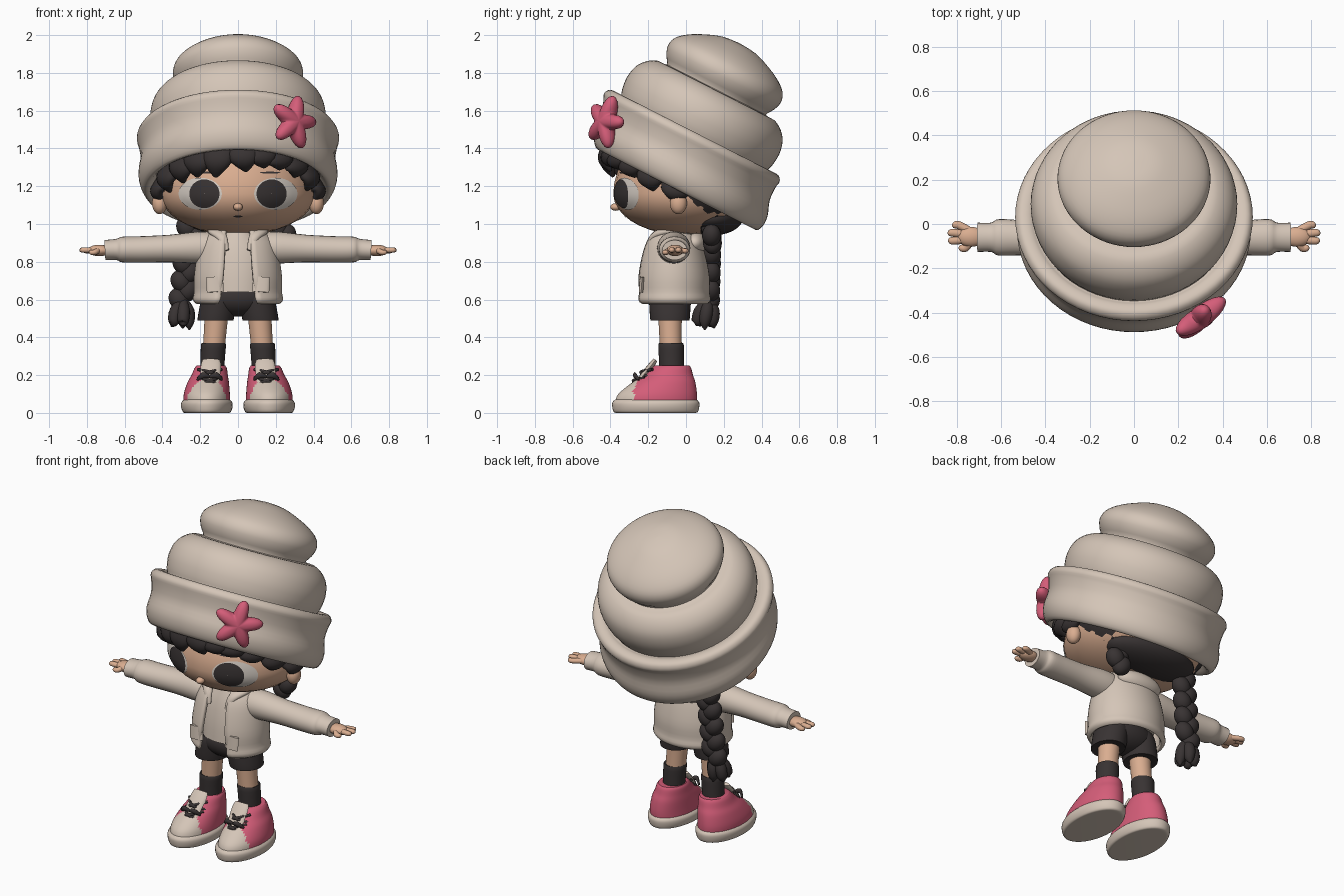
import bpy, bmesh
from math import sin, cos, pi, radians, sqrt, asin
from mathutils import Vector as V, Matrix

if "Cube" in bpy.data.objects:
    bpy.data.objects.remove(bpy.data.objects["Cube"])


def material(name, r, g, b):
    m = bpy.data.materials.new(name)
    m.use_nodes = True
    m.diffuse_color = (r, g, b, 1)
    m.node_tree.nodes["Principled BSDF"].inputs["Base Color"].default_value = (r, g, b, 1)
    return m


CREAM = material("cream cloth", .66, .56, .475)
PINK = material("pink", .66, .11, .19)
DARK = material("charcoal", .04, .033, .033)
SKIN = material("skin", .70, .42, .28)
WHITE = material("eye white", .68, .62, .56)
X, Y, Z = V((1, 0, 0)), V((0, 1, 0)), V((0, 0, 1))


def finish(name, bm, mat, facing=None):
    bmesh.ops.recalc_face_normals(bm, faces=bm.faces)
    bm.normal_update()
    if facing and sum(f.normal.dot(facing) for f in bm.faces) < 0:
        bmesh.ops.reverse_faces(bm, faces=bm.faces)
    me = bpy.data.meshes.new(name)
    bm.to_mesh(me)
    bm.free()
    me.materials.append(mat)
    ob = bpy.data.objects.new(name, me)
    bpy.context.collection.objects.link(ob)
    for o in bpy.context.selected_objects:
        o.select_set(False)
    ob.select_set(True)
    bpy.context.view_layer.objects.active = ob
    bpy.ops.object.shade_smooth_by_angle(angle=radians(50))
    return ob


def curve(pts, k=4):
    """Catmull-Rom interpolation of tuples of any length."""
    p = [pts[0]] + list(pts) + [pts[-1]]
    out = []
    for i in range(1, len(p) - 2):
        for j in range(k):
            t = j / k
            out.append(tuple(.5 * (2 * b + (c - a) * t + (2 * a - 5 * b + 4 * c - d) * t * t
                                   + (3 * b - a - 3 * c + d) * t ** 3)
                             for a, b, c, d in zip(*p[i - 1:i + 3])))
    return out + [tuple(pts[-1])]


def ring(c, u, v, n=24):
    return [V(c) + u * cos(2 * pi * i / n) + v * sin(2 * pi * i / n) for i in range(n)]


def loft(name, rings, mat, closed=True, caps=True, facing=None):
    bm = bmesh.new()
    vs = [[bm.verts.new(p) for p in r] for r in rings]
    n = len(rings[0])
    for a, b in zip(vs, vs[1:]):
        for i in range(n if closed else n - 1):
            j = (i + 1) % n
            bm.faces.new((a[i], a[j], b[j], b[i]))
    if caps:
        bm.faces.new(vs[0])
        bm.faces.new(vs[-1])
    return finish(name, bm, mat, facing)


def sweep(name, pts, mat, side=X, k=4, n=16):
    """Tube through (x, y, z, half width, half thickness) points."""
    pts = curve(pts, k)
    rings = []
    for i, p in enumerate(pts):
        t = (V(pts[min(i + 1, len(pts) - 1)][:3]) - V(pts[max(i - 1, 0)][:3])).normalized()
        u = (side - t * side.dot(t)).normalized()
        rings.append(ring(p[:3], u * max(p[3], .002), t.cross(u) * max(p[4], .002), n))
    return loft(name, rings, mat)


def stack(name, sections, mat, k=3, n=32):
    """Upright loft through (z, centre x, centre y, x radius, y radius)."""
    return loft(name, [ring((x, y, z), X * a, Y * b, n)
                       for z, x, y, a, b in curve(sections, k)], mat)


def ball(name, c, size, mat, rot=None, low=1):
    bm = bmesh.new()
    bmesh.ops.create_uvsphere(bm, u_segments=28, v_segments=18, radius=1)
    for v in bm.verts:
        if v.co.z < 0:
            v.co.z *= low
    m = Matrix.Translation(c) @ (rot or Matrix()) @ Matrix.Diagonal((*size, 1))
    bmesh.ops.transform(bm, matrix=m, verts=bm.verts)
    return finish(name, bm, mat)


# Hat: turned profile on an axis leaning backwards
TILT = radians(27)
UP, FWD = V((0, sin(TILT), cos(TILT))), V((0, -cos(TILT), sin(TILT)))
profile = [(.38, .1), (.43, .02), (.47, -.012), (.5, .02), (.512, .08), (.5, .16), (.51, .23),
           (.52, .27), (.5, .3), (.46, .3), (.432, .285), (.445, .33), (.452, .4), (.437, .47),
           (.4, .52), (.35, .55), (.295, .555), (.32, .6), (.335, .65), (.32, .7), (.27, .745),
           (.195, .785), (.1, .82), (.005, .83)]
loft("hat", [ring(V((0, -.02, 1.18)) + UP * h + FWD * min(.08, .03 + .2 * h), X * r * 1.03, FWD * r, 64)
             for r, h in curve(profile, 3)], CREAM)

# Star badge: puffy five-lobed disc
nrm = V((.6, -.78, .12)).normalized()
su = Z.cross(nrm).normalized()
sv = nrm.cross(su)
star = []
for j in range(13):
    t = pi * (j + .02) / 12.04
    star.append([V((.295, -.425, 1.54)) + nrm * .048 * cos(t)
                 + (su * cos(a) + sv * sin(a)) * (.11 + .036 * cos(5 * a)) * sin(t) ** .8
                 for a in [2 * pi * i / 60 for i in range(60)]])
loft("star_badge", star, PINK)

# Head, ears, nose
HX, HY, HZ, TOP, LOW = .41, .385, 1.16, .35, .22
ball("head", (0, 0, HZ), (HX, HY, TOP), SKIN, low=LOW / TOP)
ball("nose", (0, -.372, 1.09), (.025, .028, .02), SKIN)
ball("neck", (0, -.06, .95), (.08, .07, .08), SKIN)


def face_y(x, z):
    r = TOP if z > HZ else LOW
    return -HY * sqrt(max(0, 1 - (x / HX) ** 2 - ((z - HZ) / r) ** 2))


def face_oval(name, cx, cz, rx, rz, mat, lift):
    rings = []
    for s in (1, .8, .6, .4, .2, .02):
        pts = [(cx + rx * s * cos(a), cz + rz * s * sin(a)) for a in [pi * i / 16 for i in range(32)]]
        rings.append([V((x, face_y(x, z) - lift, z)) for x, z in pts])
    bm_ob = loft(name, rings, mat, caps=False, facing=-Y)
    return bm_ob


face_oval("mouth", 0, 1.04, .025, .005, DARK, .004)
for s, side in ((1, "left"), (-1, "right")):
    ball(side + "_ear", (s * .415, -.04, 1.11), (.04, .045, .058), SKIN)
    face_oval(side + "_eye_white", s * .2, 1.16, .115, .085, WHITE, .004)
    face_oval(side + "_pupil", s * .178, 1.16, .08, .076, DARK, .008)
    face_oval(side + "_brow", s * .17, 1.272, .055, .005, DARK, .004)

# Hair: back shell and fringe locks
ball("back_hair", (0, .06, 1.2), (.425, .31, .25), DARK)
ball("nape_hair", (0, .14, 1.03), (.3, .16, .09), DARK)
fringe = [(-84, 1.12), (-63, 1.17), (-44, 1.22), (-29, 1.25), (-13, 1.25), (2, 1.28), (16, 1.3),
          (30, 1.29), (46, 1.25), (64, 1.18), (84, 1.12)]
for i, (deg, tip) in enumerate(fringe):
    a = radians(deg)
    out, along = V((sin(a), -cos(a), 0)), V((cos(a), sin(a), 0))
    zb = 1.18 + .21 * cos(a)
    path = [(.36, zb + .12, .08, .03), (.415, zb, .085, .04),
            (.428, (zb + tip) / 2, .07, .036), (.4, tip, .012, .008)]
    sweep(f"fringe_lock_{i}", [(*(out * r + along * .02 * j * cos(a * 1.3) * (-1 if deg < 0 else 1) * .5
                                  + Z * z), w, t) for j, (r, z, w, t) in enumerate(path)], DARK, along)


# Braids: crossing beads, ending in a tuft
def braid(name, start, end, count):
    for i in range(count):
        s = 1 if i % 2 else -1
        c = V(start).lerp(V(end), i / (count - 1)) + X * s * .022
        ball(f"{name}_{i}", c, (.052, .05, .062), DARK, Matrix.Rotation(s * .6, 4, "Y"))


braid("right_braid", (-.25, .14, .98), (-.29, .13, .6), 9)
braid("left_braid", (.23, .13, .98), (.23, .14, .9), 3)
for i in range(5):
    a = 2 * pi * i / 5
    dx, dy = .035 * cos(a), .035 * sin(a)
    sweep(f"braid_tuft_{i}", [(-.29, .12, .6, .02, .02), (-.3 + dx, .11 + dy, .54, .034, .034),
                              (-.305 + dx * 1.3, .1 + dy * 1.3, .48, .028, .028),
                              (-.31 + dx * 1.5, .1 + dy * 1.5, .44 + .008 * i, .004, .004)], DARK)

# Shirt and open jacket
stack("shirt", [(.64, 0, -.07, .17, .14), (.75, 0, -.07, .17, .13), (.87, 0, -.065, .15, .11),
                (.96, 0, -.06, .08, .08)], CREAM)
shell = []
for z, rx, ry, gap in curve([(.585, .21, .175, .1), (.6, .228, .19, .095), (.64, .222, .184, .09),
                             (.72, .222, .184, .08), (.82, .208, .165, .072), (.9, .185, .14, .068),
                             (.95, .14, .11, .065), (.972, .095, .085, .06)], 3):
    g = asin(gap / rx)
    angles = [g + (2 * pi - 2 * g) * i / 40 for i in range(41)]
    shell.append([V((rx * sin(a), -.07 - ry * cos(a), z)) for a in angles])
jacket = loft("jacket", shell, CREAM, closed=False, caps=False)
solid = jacket.modifiers.new("thickness", "SOLIDIFY")
solid.thickness = .022
solid.offset = 0
ball("hood", (0, .045, .9), (.15, .065, .065), CREAM)
ball("shorts_waist", (0, -.085, .61), (.195, .12, .1), DARK)

for s, side in ((1, "left"), (-1, "right")):
    # Collar, pocket, sleeve, cuff
    sweep(side + "_collar", [(s * .06, -.2, .86, .012, .01), (s * .085, -.175, .93, .028, .018),
                             (s * .125, -.1, .962, .035, .022), (s * .1, .0, .965, .035, .025),
                             (0, .05, .95, .035, .03)], CREAM)
    sweep(side + "_pocket", [(s * .12, -.238, .64, .045, .012), (s * .125, -.232, .72, .045, .012)], CREAM)
    sweep(side + "_sleeve", [(s * .1, -.065, .87, .085, .08), (s * .2, -.065, .875, .088, .085),
                             (s * .36, -.065, .87, .078, .073), (s * .52, -.062, .865, .08, .07),
                             (s * .61, -.06, .865, .082, .068), (s * .645, -.06, .865, .066, .056),
                             (s * .705, -.06, .862, .066, .053)], CREAM, Y, n=24)
    # Hand with fingers
    ball(side + "_palm", (s * .735, -.058, .86), (.062, .045, .03), SKIN)
    for i, (x, y, z) in enumerate([(.838, -.075, .862), (.84, -.04, .862), (.82, -.005, .858),
                                   (.79, -.108, .85)]):
        sweep(f"{side}_finger_{i}", [(s * .74, -.06 + (y + .06) * .5, .86, .018, .016),
                                     (s * (x - .03), y, z, .018, .015), (s * (x - .008), y, z, .014, .012),
                                     (s * x, y, z, .004, .004)], SKIN, Y, n=10)
    # Shorts leg, leg, sock
    stack(side + "_shorts_leg", [(.49, s * .118, -.085, .092, .1), (.5, s * .118, -.085, .096, .105),
                                 (.6, s * .1, -.085, .095, .11), (.64, s * .09, -.085, .085, .1)], DARK)
    stack(side + "_leg", [(.34, s * .128, -.08, .058, .058), (.44, s * .12, -.083, .06, .06),
                          (.54, s * .112, -.085, .064, .064)], SKIN)
    stack(side + "_sock", [(.18, s * .138, -.075, .064, .064), (.28, s * .134, -.077, .064, .066),
                           (.362, s * .13, -.079, .066, .067), (.366, s * .13, -.079, .056, .056)], DARK)
    # Shoe: sole, two-colour upper, tongue, laces
    cx = s * .165
    stack(side + "_sole", [(0, cx, -.16, .112, .2), (.004, cx, -.16, .126, .222),
                           (.03, cx, -.16, .136, .23), (.055, cx, -.16, .135, .23),
                           (.07, cx, -.16, .122, .216)], CREAM, n=48)
    upper = stack(side + "_shoe_upper", [(.05, cx, -.16, .124, .217), (.1, cx, -.15, .122, .208),
                                         (.16, s * .158, -.118, .11, .168), (.2, s * .15, -.095, .096, .132),
                                         (.235, s * .145, -.08, .086, .108),
                                         (.25, s * .143, -.075, .076, .094)], PINK, 5, 64)
    upper.data.materials.append(CREAM)
    for p in upper.data.polygons:
        toe = p.center.y < -.275 + .35 * max(0, p.center.z - .12)
        p.material_index = 1 if toe and p.center.z < .2 else 0
    sweep(side + "_tongue", [(s * .15, -.262, .15, .05, .015), (s * .147, -.225, .2, .052, .016),
                             (s * .143, -.185, .25, .054, .016), (s * .142, -.162, .28, .046, .012)], CREAM)
    for i, (y, z) in enumerate([(-.272, .155), (-.232, .2)]):
        for d in (1, -1):
            sweep(f"{side}_lace_{i}_{d}", [(s * .15 - d * .062, y + .035, z - .012, .008, .008),
                                           (s * .15, y - .008, z + .015, .01, .008),
                                           (s * .15 + d * .062, y + .055, z + .03, .008, .008)], DARK, Z, n=8)
    for d in (1, -1):
        sweep(f"{side}_bow_{d}", [(s * .15, -.262, .19, .007, .007), (s * .15 + d * .035, -.272, .2, .016, .009),
                                  (s * .15 + d * .065, -.25, .175, .006, .006)], DARK, Z, n=8)
